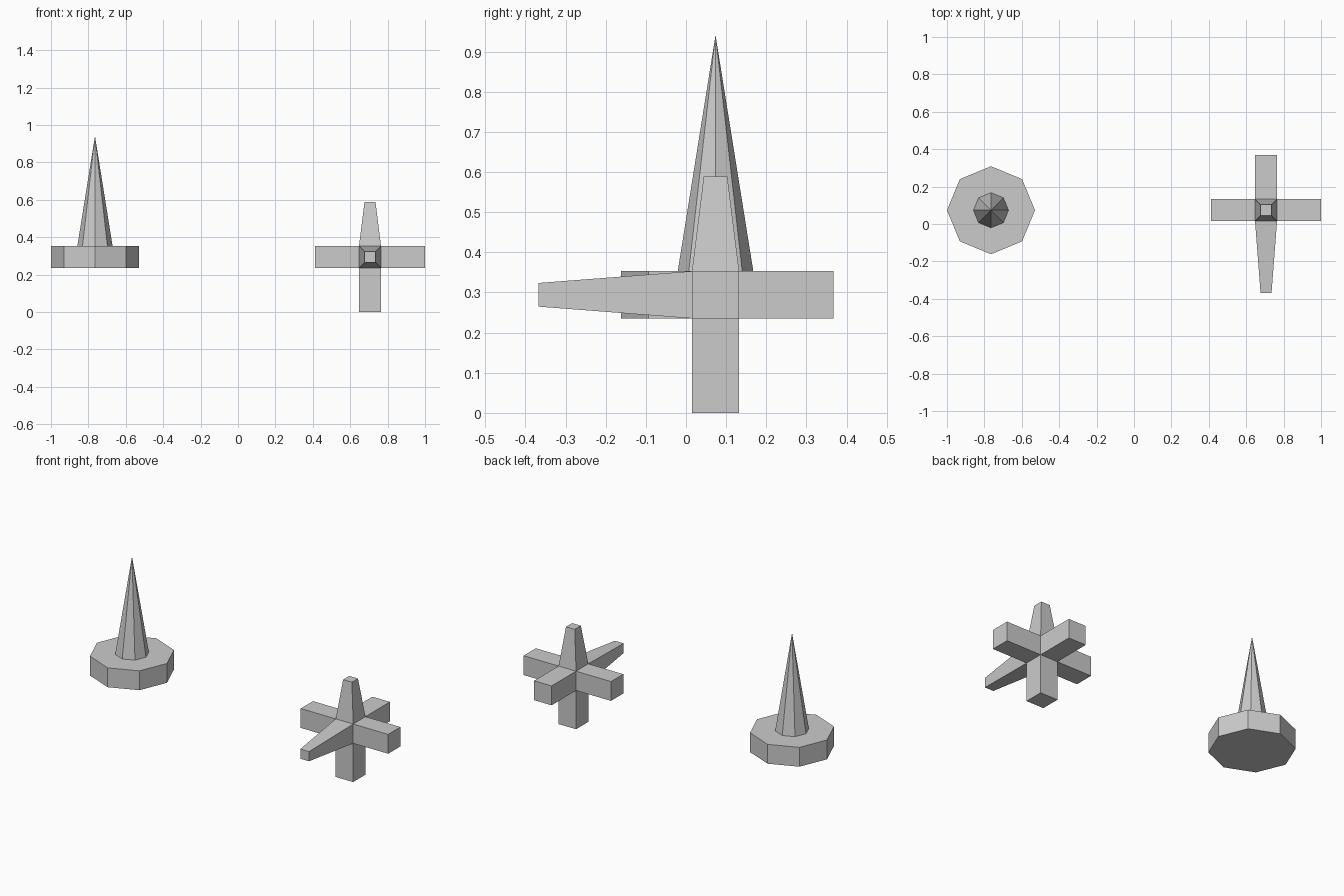
import bpy, bmesh
from mathutils import Vector, Matrix

if "Cube" in bpy.data.objects:
    bpy.data.objects.remove(bpy.data.objects["Cube"])

U = 1 / 17  # grid unit


def extrude(bm, face, offset, scale=1.0):
    """Extrude one face by an offset, scaling its end about the centre."""
    new = bmesh.ops.extrude_discrete_faces(bm, faces=[face])["faces"][0]
    centre = new.calc_center_median()
    for v in new.verts:
        v.co = centre + (v.co - centre) * scale + offset
    return new


def face_towards(bm, direction):
    return max(bm.faces, key=lambda f: f.calc_center_median().dot(direction))


def finish(bm, name, location):
    bm.normal_update()
    mesh = bpy.data.meshes.new(name)
    bm.to_mesh(mesh)
    bm.free()
    obj = bpy.data.objects.new(name, mesh)
    obj.location = location
    bpy.context.collection.objects.link(obj)


# Octagonal base disc with a pointed spike growing out of its top
bm = bmesh.new()
bmesh.ops.create_cone(bm, cap_ends=True, segments=8,
                      radius1=4 * U, radius2=4 * U, depth=2 * U)
up = Vector((0, 0, 1))
ring = extrude(bm, face_towards(bm, up), Vector(), 0.4)
tip = extrude(bm, ring, up * 10 * U)
bmesh.ops.pointmerge(bm, verts=list(tip.verts), merge_co=tip.calc_center_median())
finish(bm, "spiked_disc", (-13 * U, 1.25 * U, 5 * U))

# Six-armed cross: direction, arm length, end scale
bm = bmesh.new()
bmesh.ops.create_cube(bm, size=2 * U)
arms = [
    ((1, 0, 0), 4, 1), ((-1, 0, 0), 4, 1), ((0, 1, 0), 4, 1), ((0, 0, -1), 4, 1),
    ((0, 0, 1), 4, 0.5),       # tapered top arm
    ((0, -1, 0), 6.5, 0.5),    # long tapered front arm
]
bm.normal_update()
pairs = [(face_towards(bm, Vector(d)), Vector(d), n, s) for d, n, s in arms]
for face, d, length, scale in pairs:
    extrude(bm, face, d * length * U, scale)
finish(bm, "six_armed_cross", (12 * U, 1.25 * U, 5 * U))
